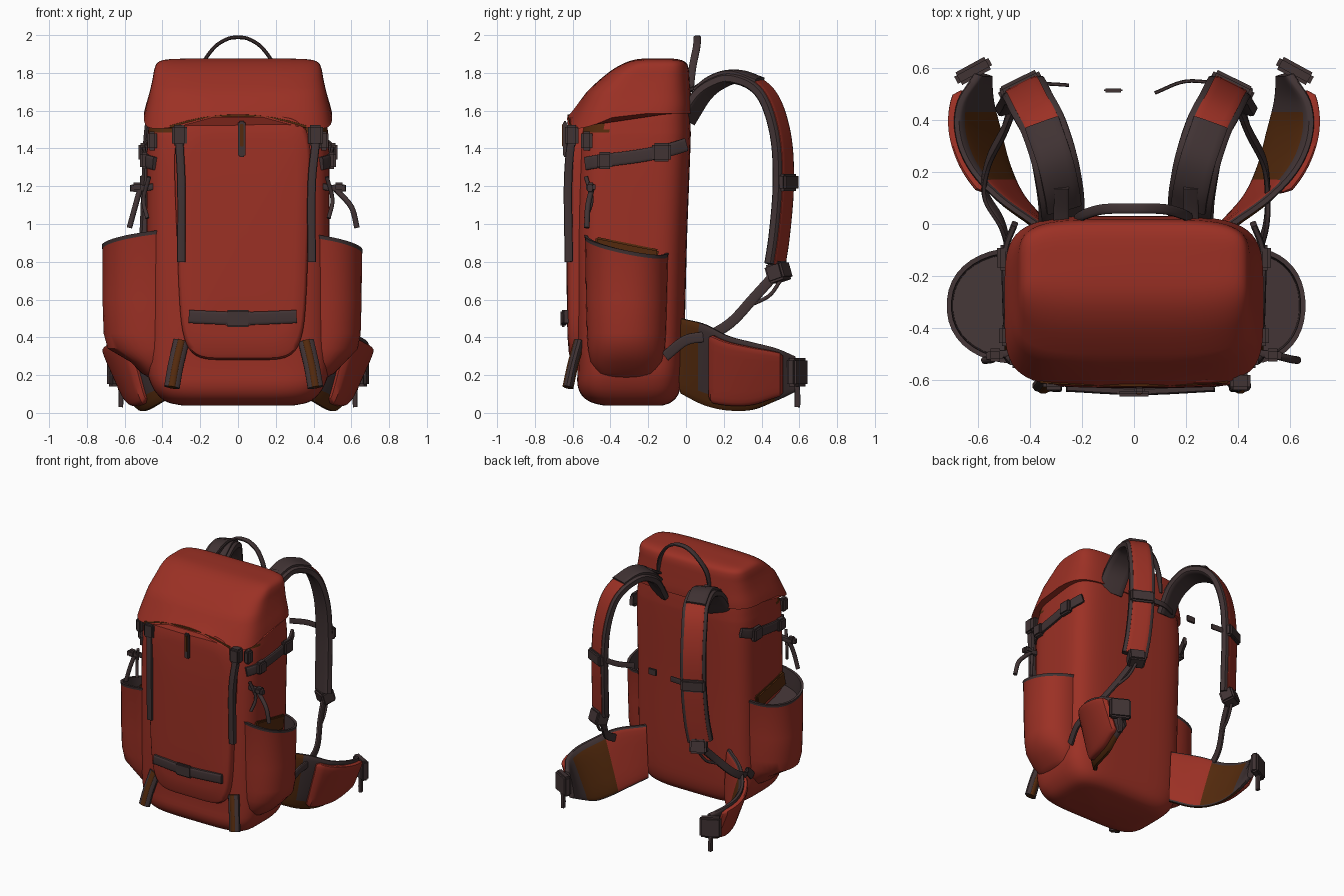
import bpy, bmesh, math
from mathutils import Vector

if "Cube" in bpy.data.objects:
    bpy.data.objects.remove(bpy.data.objects["Cube"])

def material(name, col):
    m = bpy.data.materials.new(name)
    m.diffuse_color = (*col, 1)
    m.use_nodes = True
    m.node_tree.nodes["Principled BSDF"].inputs["Base Color"].default_value = m.diffuse_color
    return m

MATS = [material("red fabric", (0.33, 0.030, 0.018)),
        material("dark webbing", (0.052, 0.033, 0.034)),
        material("brown lining", (0.088, 0.023, 0.004))]
RED, DARK, BROWN = 0, 1, 2

def finish(name, bm):
    bmesh.ops.recalc_face_normals(bm, faces=bm.faces)
    me = bpy.data.meshes.new(name)
    bm.to_mesh(me)
    bm.free()
    for m in MATS:
        me.materials.append(m)
    ob = bpy.data.objects.new(name, me)
    bpy.context.collection.objects.link(ob)
    return ob

def loft(name, rings, mat):
    """Skin closed rings; mat is an index or a rule of (ring, side, centre)."""
    rule = mat if callable(mat) else (lambda i, j, c: mat)
    bm = bmesh.new()
    vs = [[bm.verts.new(p) for p in r] for r in rings]
    n = len(vs[0])
    for i in range(len(vs) - 1):
        for j in range(n):
            f = bm.faces.new((vs[i][j], vs[i][(j + 1) % n], vs[i + 1][(j + 1) % n], vs[i + 1][j]))
            f.material_index = rule(i, j, f.calc_center_median())
    for i in (0, len(vs) - 1):
        f = bm.faces.new(vs[i])
        f.material_index = rule(min(i, len(vs) - 2), 0, f.calc_center_median())
    return finish(name, bm)

def sup(n, count):
    """Unit superellipse points."""
    out = []
    for k in range(count):
        a = 2 * math.pi * (k + 0.5) / count
        c, s = math.cos(a), math.sin(a)
        out.append((math.copysign(abs(c) ** (2 / n), c), math.copysign(abs(s) ** (2 / n), s)))
    return out

def smooth(pts, steps=6):
    """Catmull-Rom resampling, any dimension."""
    p = [Vector(q) for q in pts]
    p = [p[0] * 2 - p[1]] + p + [p[-1] * 2 - p[-2]]
    out = []
    for i in range(1, len(p) - 2):
        a, b, c, d = p[i - 1:i + 3]
        for k in range(steps):
            t = k / steps
            out.append((b * 2 + (c - a) * t + (a * 2 - b * 5 + c * 4 - d) * t * t
                        + (b * 3 - a - c * 3 + d) * t ** 3) * 0.5)
    return out + [p[-2]]

def sweep(name, pts, side, w, t, mat=DARK, n=5, off=0.0, steps=6):
    """Strap or cord of width w along side and thickness t."""
    path = smooth(pts, steps)
    rings = []
    for i, p in enumerate(path):
        tan = (path[min(i + 1, len(path) - 1)] - path[max(i - 1, 0)]).normalized()
        sd = Vector(side)
        sd = (sd - tan * sd.dot(tan)).normalized()
        nor = sd.cross(tan)
        rings.append([p + sd * (a * w / 2) + nor * (b * t / 2 + off) for a, b in sup(n, 12)])
    return loft(name, rings, mat)

def box(name, loc, size, mat=DARK, rot=(0, 0, 0), bev=0.012):
    bm = bmesh.new()
    bmesh.ops.create_cube(bm, size=1)
    bmesh.ops.scale(bm, vec=size, verts=bm.verts)
    bmesh.ops.bevel(bm, geom=bm.edges[:], offset=min(bev, min(size) * 0.3), segments=2, affect='EDGES')
    for f in bm.faces:
        f.material_index = mat
    ob = finish(name, bm)
    ob.location, ob.rotation_euler = loc, rot
    return ob

# Main bag: z, half width, front y, back y
BODY = [(.04, .30, -.44, -.12), (.055, .37, -.50, -.08), (.09, .42, -.55, -.045), (.15, .46, -.575, -.025),
        (.25, .485, -.575, -.015), (.5, .485, -.585, -.005), (.9, .485, -.59, .005), (1.3, .485, -.585, .02),
        (1.45, .48, -.575, .025), (1.5, .475, -.565, .025), (1.6, .46, -.53, .02), (1.68, .43, -.45, .01)]
def bag_rings(table, n=4.5, drop=0):
    rings = []
    for k, (z, hw, f, b) in enumerate(smooth(table, 3)):
        ring = []
        for x, y in sup(n, 56):
            a = math.atan2(y, x)
            dz = drop * max(0, 1 - k / 6) * math.sin(2 * a) ** 2 if y < 0 else 0
            ring.append((x * hw, (f + b) / 2 + y * (b - f) / 2, z - dz))
        rings.append(ring)
    return rings
loft("main_bag", bag_rings(BODY), lambda i, j, c: BROWN if c.z > 1.49 and c.y < -.42 else RED)

# Lid with drooping front corners
LID = [(1.585, .499, -.63, .03), (1.63, .488, -.585, .03), (1.70, .468, -.525, .025), (1.77, .452, -.45, .02),
       (1.82, .443, -.385, .015), (1.855, .425, -.32, 0.0), (1.872, .37, -.26, -.04), (1.877, .2, -.2, -.1)]
loft("lid", bag_rings(LID, 4.5, .08), RED)
sweep("lid_edge", [(x, -.617 + .1 * abs(x) ** 2, 1.573 - .45 * x * x) for x in (-.36, -.24, -.12, 0, .12, .24, .36)],
      (0, 0, 1), .014, .02, BROWN)

# Raised front panel
rings = []
for y, s in ((-.5, 1), (-.59, 1), (-.61, .985), (-.62, .95), (-.628, .8), (-.632, .4), (-.633, .1)):
    ring = []
    for a, b in sup(6, 48):
        z = .93 + b * .65 * s
        ring.append((.025 + a * s * (.325 + .05 * (z - .3) / 1.3), y, z))
    rings.append(ring)
loft("front_panel", rings, RED)

# Zip pull, cross strap and buckles on the front
box("zip_pull", (.02, -.64, 1.45), (.04, .025, .19))
box("zip_pull_tip", (.02, -.653, 1.47), (.02, .008, .12), BROWN)
sweep("cross_strap", [(-.26, -.632, .51), (.02, -.645, .50), (.31, -.632, .51)], (0, 0, 1), .07, .03)
box("cross_buckle", (0, -.65, .50), (.13, .028, .09))

for x, sl in ((-.30, -.01), (.39, .02)):
    # Vertical lid straps
    sweep("lid_strap", [(x + sl, -.59, 1.51), (x + sl, -.61, 1.42), (x, -.625, 1.2), (x, -.62, .8)],
          (1, 0, 0), .045, .045)
    box("lid_buckle", (x + sl, -.605, 1.47), (.08, .07, .11))
    # Tool loops
    d = -.05 if x < 0 else .05
    xl = -.30 if x < 0 else .36
    loop = [(xl, -.565, .38), (xl + d * .6, -.60, .25), (xl + d, -.625, .135)]
    sweep("tool_loop", loop, (1, 0, 0), .085, .05, DARK, 2.5)
    sweep("tool_loop_lining", loop, (1, 0, 0), .045, .06, BROWN, 3)

# Belt: y, lower x, upper x, lower z, upper z
BELT = smooth([(-.02, .33, .35, .1, .5), (.1, .43, .52, .04, .47), (.22, .485, .63, .012, .41),
               (.35, .52, .68, .015, .375), (.47, .55, .67, .06, .345), (.575, .56, .60, .11, .3)], 6)
def belt(name, s, lo, hi, thick, off, trim, mat, n=4):
    rings, part = [], BELT[lo:hi]
    for i, q in enumerate(part):
        a, b = part[max(i - 1, 0)], part[min(i + 1, len(part) - 1)]
        tan = Vector((b[1] + b[2] - a[1] - a[2], 2 * (b[0] - a[0]), 0)).normalized()
        out = Vector((tan.y, -tan.x, 0))
        low, high = Vector((q[1], q[0], q[3])), Vector((q[2], q[0], q[4]))
        end = .5 if trim and i in (0, len(part) - 1) else 1
        ring = []
        for u, v in sup(n, 20):
            p = low.lerp(high, .5 + u * (.5 - trim) * (.9 if end < 1 else 1)) + out * (off + v * thick / 2 * end)
            ring.append((p.x * s, p.y, p.z))
        rings.append(ring)
    return loft(name, rings, mat)

def belt_rule(i, j, c):
    if j < 10:                                 # outer face
        return BROWN if i < 5 or (j > 5 and i < 24) else DARK
    if j in (10, 18, 19) or i > 21:            # rim and tip
        return DARK
    if i < 9:
        return RED
    return DARK if j > 16 else BROWN

for s in (-1, 1):
    # Hip belt with pouch, buckle and pull
    belt("hip_belt", s, 0, 31, .045, 0, 0, belt_rule)
    belt("belt_pouch", s, 8, 27, .075, .018, .07, RED, 6)
    box("belt_buckle", (s * .62, .59, .215), (.15, .055, .15), rot=(0, 0, -s * .5))
    sweep("belt_pull", [(s * .63, .585, .2), (s * .62, .59, .1), (s * .62, .59, .03)], (0, 1, 0), .03, .025)

    # Side pocket with dark rim and lining
    right = s > 0
    levels = [(.18, .46, .10), (.21, .51, .15), (.27, .57, .19), (.34, .635 if right else .69, .205),
              (.42, .65 if right else .712, .21), (.6, .655 if right else .718, .215)]
    rings = []
    cx, cy, ox, oz = .44, -.315, (.657 if right else .718), (.895 if right else .92)
    def pocket(z, outer, hy, tilt):
        return [(s * (cx + a * (outer - cx)), cy + b * hy,
                 z - tilt * (.035 * a + .045 * b)) for a, b in sup(2.2, 40)]
    rings = [pocket(z, o, h, 0) for z, o, h in levels]
    rings += [pocket(oz - .02, ox, .22, 1), pocket(oz, ox + .004, .224, 1), pocket(oz, ox - .014, .206, 1),
              pocket(oz - .03, ox - .016, .204, 1), pocket(oz - .13, ox - .02, .2, 1)]
    loft("side_pocket", rings, lambda i, j, c: RED if i < 6 else DARK)
    box("pocket_lining", (s * .485, -.32, oz - .05), (.03, .34, .11), BROWN, rot=(-.2, 0, 0))

    # Side compression strap with two buckles
    sweep("side_strap", [(s * .44, -.53, 1.32), (s * .485, -.44, 1.335), (s * .497, -.25, 1.36),
                         (s * .495, -.1, 1.39), (s * .46, .0, 1.42)], (0, 0, 1), .07, .025)
    box("side_buckle", (s * .495, -.43, 1.335), (.05, .08, .09))
    box("side_buckle", (s * .505, -.13, 1.38), (.045, .1, .1))
    box("upper_side_buckle", (s * .455, -.525, 1.44), (.05, .06, .1))
    # Pocket cord with lock and dangling pull
    sweep("pocket_cord", [(s * .44, -.5, 1.2), (s * .5, -.5, 1.19), (s * .57, -.51, 1.19)], (0, 0, 1), .035, .03)
    box("cord_lock", (s * .535, -.505, 1.195), (.06, .05, .05))
    tip = .63 if right else .575
    sweep("cord_pull", [(s * .52, -.5, 1.18), (s * (tip - .03), -.52, 1.09), (s * tip, -.525, .98)],
          (1, 0, 0), .03, .03, DARK, 2)
    sweep("side_cord", [(s * .47, -.53, 1.25), (s * .5, -.50, 1.13), (s * .48, -.53, 1.03)], (0, 1, 0), .022, .022, DARK, 2)

    # Shoulder strap: dark padded base, red outer face, dark top pad
    def at(pts):
        return [(s * x - .03, y, z) for x, y, z in pts]
    P = at([(.25, 0, 1.55), (.25, .08, 1.675), (.26, .16, 1.74), (.28, .26, 1.77), (.32, .38, 1.73),
            (.36, .455, 1.63), (.385, .505, 1.44), (.395, .515, 1.2), (.405, .495, .95), (.42, .47, .78)])
    tilt = (1, -.5 * s, 0)
    sweep("shoulder_strap", P, tilt, .18, .055)
    sweep("strap_facing", P[3:], tilt, .135, .02, RED, 5, .023)
    sweep("strap_top_pad", P[1:5], tilt, .14, .035, DARK, 5, .03, 4)
    x0 = P[7][0]
    box("strap_slider", (x0 + s * .01, .535, 1.22), (.17, .06, .09), rot=(0, 0, -.46 * s))
    box("strap_end_buckle", (P[9][0], .49, .745), (.12, .1, .1), rot=(.3, 0, -.46 * s))
    # Lower adjusting web back to the bag
    sweep("lower_web", at([(.43, .46, .72), (.47, .36, .61), (.53, .24, .48), (.545, .12, .41)])
          + [(s * .51, 0, .385), (s * .48, -.11, .3)], (0, 1, -1), .055, .022)
    sweep("lower_cord", at([(.43, .5, .7), (.45, .44, .62), (.48, .34, .57)]), (0, 1, -1), .02, .02, DARK, 2)
    # Lifter web from strap to bag
    sweep("lifter_web", at([(.25, .14, 1.78), (.25, .06, 1.73), (.25, .0, 1.7)]), (1, 0, 0), .06, .02)

# Sternum strap ends and middle clip
sweep("sternum_web", [(.34, .54, 1.22), (.2, .55, 1.22), (.08, .505, 1.22)], (0, 0, 1), .04, .014)
sweep("sternum_web", [(-.42, .54, 1.22), (-.33, .54, 1.22), (-.25, .535, 1.22)], (0, 0, 1), .04, .014)
box("sternum_clip", (-.08, .515, 1.22), (.07, .015, .05))

# Grab handle
sweep("grab_handle", [(-.22, .02, 1.7), (-.195, .035, 1.83), (-.13, .055, 1.93), (-.06, .06, 1.978), (0, .06, 1.988),
                      (.06, .06, 1.978), (.13, .055, 1.93), (.195, .035, 1.83), (.22, .02, 1.7)],
      (0, 1, 0), .04, .02, DARK, 3)

# Smooth shading with sharp edges kept
bpy.ops.object.select_all(action='SELECT')
bpy.context.view_layer.objects.active = bpy.data.objects["main_bag"]
bpy.ops.object.shade_smooth_by_angle(angle=math.radians(40))
